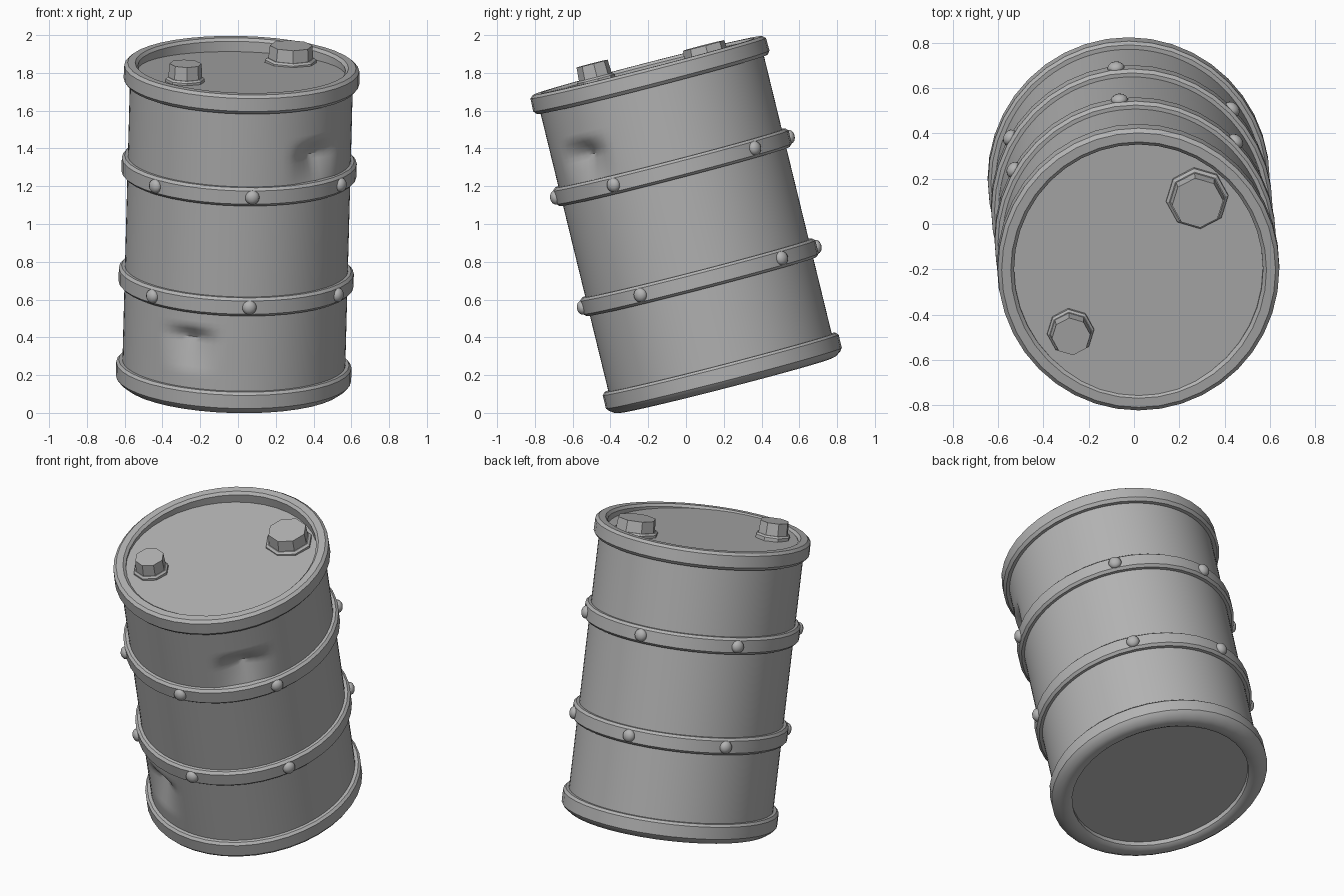
import bpy, bmesh, math
from mathutils import Matrix, Vector

if "Cube" in bpy.data.objects:
    bpy.data.objects.remove(bpy.data.objects["Cube"])

# Leaning frame of the barrel: local z runs along the barrel axis
FRAME = Matrix(((1.0, 0.0, 0.026, -0.025),
                (0.0, 0.9685, -0.237, 0.21),
                (-0.026, 0.249, 0.971, 0.145),
                (0, 0, 0, 1)))
OVAL = 1.035  # barrel is slightly deeper than wide

steel = bpy.data.materials.new("grey_steel")
steel.diffuse_color = (0.45, 0.45, 0.45, 1)
steel.use_nodes = True
steel.node_tree.nodes["Principled BSDF"].inputs["Base Color"].default_value = steel.diffuse_color


def finish(name, bm, angle=35):
    bmesh.ops.recalc_face_normals(bm, faces=bm.faces)
    bm.transform(FRAME)
    mesh = bpy.data.meshes.new(name)
    bm.to_mesh(mesh)
    bm.free()
    mesh.materials.append(steel)
    ob = bpy.data.objects.new(name, mesh)
    bpy.context.collection.objects.link(ob)
    bpy.ops.object.select_all(action='DESELECT')
    ob.select_set(True)
    bpy.context.view_layer.objects.active = ob
    if angle:
        bpy.ops.object.shade_smooth_by_angle(angle=math.radians(angle))
    return ob


def lathe(profile, segs, closed):
    """Spin (radius, height) points round the axis; open profiles get end caps."""
    bm = bmesh.new()
    rings = []
    for r, z in profile:
        rings.append([bm.verts.new((r * math.sin(2 * math.pi * i / segs),
                                    -r * OVAL * math.cos(2 * math.pi * i / segs), z))
                      for i in range(segs)])
    pairs = list(zip(rings, rings[1:]))
    if closed:
        pairs.append((rings[-1], rings[0]))
    else:
        bm.faces.new(rings[0])
        bm.faces.new(rings[-1])
    for a, b in pairs:
        for i in range(segs):
            j = (i + 1) % segs
            bm.faces.new((a[i], a[j], b[j], b[i]))
    return bm


# Body wall, with two creased dents pushed inwards
# dent: angle from front, height, half width, reach up, reach down, depth
DENTS = [(44, 1.38, 0.17, 0.09, 0.19, 0.075),
         (-24, 0.40, 0.17, 0.06, 0.19, 0.06)]
ROWS = 64
body = lathe([(0.59, 0.04 + 1.61 * k / ROWS) for k in range(ROWS + 1)], 96, False)
for v in body.verts:
    turn = math.atan2(v.co.x, -v.co.y / OVAL)
    for deg, z, wide, up, down, depth in DENTS:
        u = abs(turn - math.radians(deg)) * 0.59 / wide
        h = v.co.z - z
        w = h / up if h > 0 else -h / down
        push = depth * max(0, 1 - u) * max(0, 1 - w)
        v.co.x *= 1 - push / 0.59
        v.co.y *= 1 - push / 0.59
finish("barrel_body", body)

# Top and bottom rims
finish("top_rim", lathe([(0.55, 1.655), (0.55, 1.73), (0.565, 1.745), (0.605, 1.745),
                         (0.622, 1.73), (0.624, 1.66), (0.61, 1.642), (0.58, 1.642)], 40, True))
finish("bottom_rim", lathe([(0.58, 0.126), (0.61, 0.126), (0.623, 0.112), (0.623, 0.04),
                            (0.612, 0.025), (0.585, 0.005), (0.56, 0.0), (0.53, 0.0),
                            (0.51, 0.012), (0.51, 0.06)], 40, True))

# Lid, sunk a little deeper towards the back
lid = lathe([(0.555, 1.65), (0.555, 1.705)], 40, False)
for v in lid.verts:
    if v.co.z > 1.68:
        v.co.z -= 0.055 * v.co.y
finish("lid", lid)

# Two hoops with domed rivets
RIVET_ANGLES = [a + half for half in (0, 180) for a in (6.5, 60, 134.5)]
for label, z in (("lower", 0.59), ("upper", 1.19)):
    finish(label + "_hoop", lathe([(0.58, z - 0.05), (0.608, z - 0.05), (0.622, z - 0.036),
                                   (0.622, z + 0.036), (0.608, z + 0.05), (0.58, z + 0.05)], 40, True))
    rivets = bmesh.new()
    for a in map(math.radians, RIVET_ANGLES):
        spot = Vector((0.622 * math.sin(a), -0.622 * OVAL * math.cos(a), z))
        place = Matrix.Translation(spot) @ Matrix.Rotation(a, 4, 'Z') @ Matrix.Diagonal((1, 0.75, 1, 1))
        bmesh.ops.create_uvsphere(rivets, u_segments=12, v_segments=8, radius=0.038, matrix=place)
    finish(label + "_rivets", rivets, 60)


# Octagonal bungs: flange, tapered cap
def bung(name, x, y, z, r, height):
    bm = bmesh.new()
    for r1, r2, low, high in ((r, r, -0.02, 0.012), (r, r * 0.9, 0.012, 0.022),
                              (r * 0.87, r * 0.82, 0.015, height)):
        place = Matrix.Translation((x, y, z + (low + high) / 2)) @ Matrix.Rotation(0.1, 4, 'Z')
        bmesh.ops.create_cone(bm, cap_ends=True, segments=8, radius1=r1, radius2=r2,
                              depth=high - low, matrix=place)
    finish(name, bm, 0)


bung("large_bung", 0.26, 0.315, 1.69, 0.138, 0.09)
bung("small_bung", -0.30, -0.285, 1.725, 0.104, 0.095)
